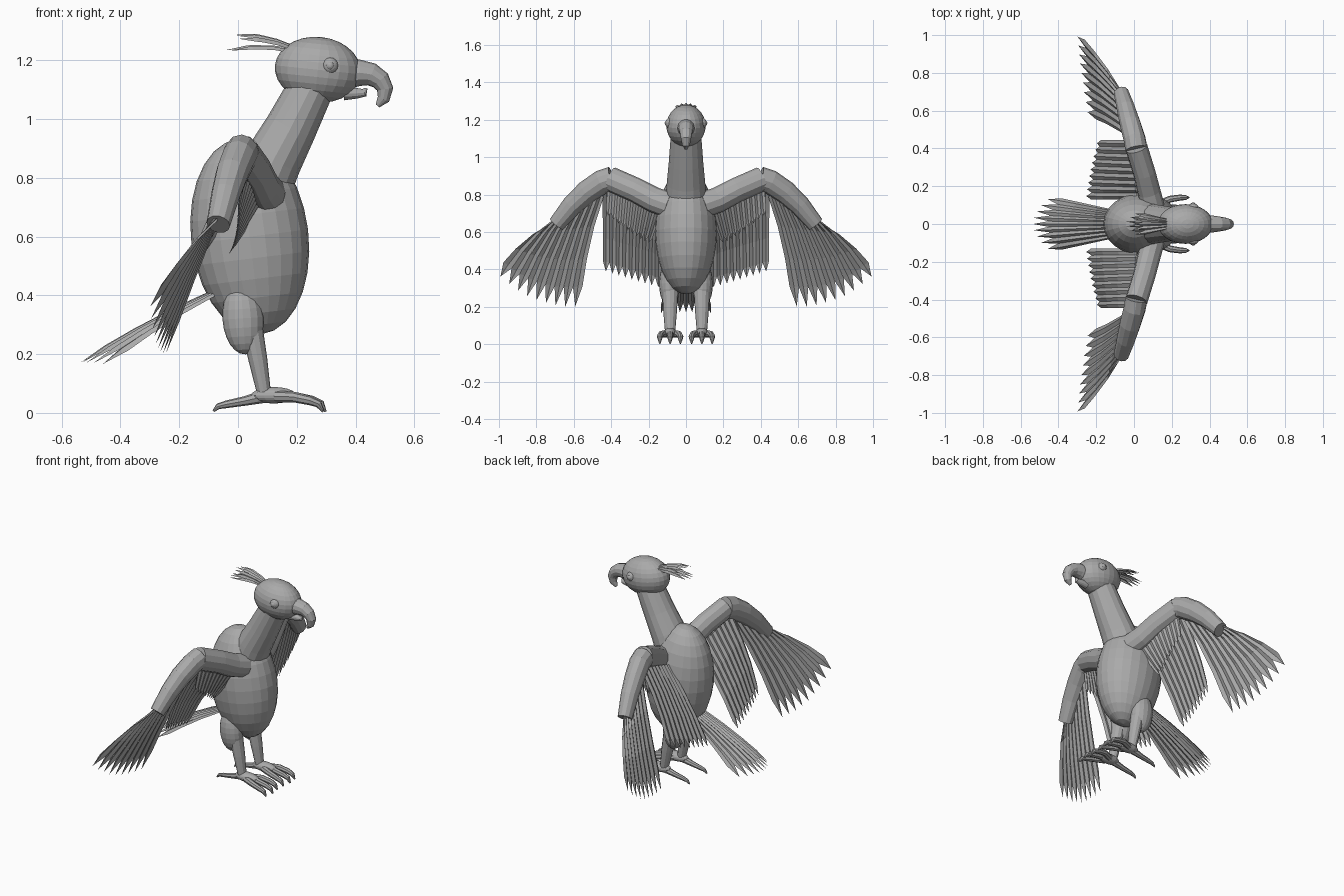
import bpy, bmesh, math
from mathutils import Vector, Matrix

if "Cube" in bpy.data.objects:
    bpy.data.objects.remove(bpy.data.objects["Cube"])

grey = bpy.data.materials.new("plain_grey")
grey.diffuse_color = (0.4, 0.4, 0.4, 1)
grey.use_nodes = True
grey.node_tree.nodes["Principled BSDF"].inputs["Base Color"].default_value = grey.diffuse_color


def finish(bm, name, mirror=False, closed=True):
    """Turn a bmesh into a flat-shaded object, optionally mirrored across y."""
    if closed:
        bmesh.ops.recalc_face_normals(bm, faces=bm.faces)
    me = bpy.data.meshes.new(name)
    bm.to_mesh(me)
    bm.free()
    me.materials.append(grey)
    ob = bpy.data.objects.new(name, me)
    bpy.context.collection.objects.link(ob)
    if mirror:
        mod = ob.modifiers.new("mirror", 'MIRROR')
        mod.use_axis = (False, True, False)
        mod.use_mirror_merge = False
    return ob


def ball(name, centre, radii, tilt=0, seg=24, rings=14, mirror=False, spin=0):
    """Ellipsoid, tilted about y; spin turns its poles towards y."""
    bm = bmesh.new()
    m = (Matrix.Translation(centre) @ Matrix.Rotation(math.radians(tilt), 4, 'Y')
         @ Matrix.Diagonal((*radii, 1)) @ Matrix.Rotation(math.radians(spin), 4, 'X'))
    bmesh.ops.create_uvsphere(bm, u_segments=seg, v_segments=rings, radius=1, matrix=m)
    return finish(bm, name, mirror)


def tube(name, path, ref=(0, 1, 0), sides=12, mirror=False, wide=1.0):
    """Capped tube through (x, y, z, radius) points; wide scales it along ref."""
    bm = bmesh.new()
    pts = [Vector(p[:3]) for p in path]
    loops = []
    for i, p in enumerate(pts):
        t = (pts[min(i + 1, len(pts) - 1)] - pts[max(i - 1, 0)]).normalized()
        r = Vector(ref)
        u = (r - t * r.dot(t)).normalized()
        v = t.cross(u)
        rad = path[i][3]
        loops.append([bm.verts.new(p + u * math.cos(a) * rad * wide + v * math.sin(a) * rad)
                      for a in (2 * math.pi * k / sides for k in range(sides))])
    for a, b in zip(loops, loops[1:]):
        for k in range(sides):
            n = (k + 1) % sides
            bm.faces.new((a[k], a[n], b[n], b[k]))
    bm.faces.new(loops[0])
    bm.faces.new(loops[-1])
    return finish(bm, name, mirror)


def through(a, m, b, u):
    """Quadratic curve that meets a, m, b at u = 0, 0.5, 1."""
    a, m, b = Vector(a), Vector(m), Vector(b)
    return a * (2 * (u - .5) * (u - 1)) + m * (4 * u * (1 - u)) + b * (2 * u * (u - .5))


def feathers(name, roots, tips, count, bulge=(0, 0, 0), valley=.84, ridge=.006, mirror=False):
    """Fan of pointed blades, each with a raised centre vein."""
    bm = bmesh.new()
    bulge = Vector(bulge)

    def at(u, t):
        return through(*roots, u).lerp(through(*tips, u), t) + bulge * 4 * t * (1 - t)

    h = .5 / count
    for i in range(count):
        u = (i + .5) / count
        rows = []
        for t in (0, .3, .6, valley):
            left, mid, right = at(u - h, t), at(u, t), at(u + h, t)
            n = (right - left).cross(at(u, t + .05) - mid).normalized()
            rows.append([bm.verts.new(p) for p in
                         (left - n * ridge * .5, mid + n * ridge, right - n * ridge * .5)])
        for a, b in zip(rows, rows[1:]):
            for k in (0, 1):
                bm.faces.new((a[k], a[k + 1], b[k + 1], b[k]))
        tip = bm.verts.new(at(u, 1))
        for k in (0, 1):
            bm.faces.new((rows[-1][k], rows[-1][k + 1], tip))
    return finish(bm, name, mirror, closed=False)


# Body, neck and head
ball("body", (.04, 0, .60), (.20, .165, .335), tilt=-7)
tube("neck", [(.075, 0, .76, .105), (.12, 0, .86, .098), (.18, 0, .97, .088),
              (.25, 0, 1.11, .078)], sides=16, wide=1.05)
ball("head", (.272, 0, 1.168), (.147, .105, .112), tilt=6)

# Eyes: a ball with a smaller pupil
ball("eye", (.313, .088, 1.182), (.028, .022, .028), seg=16, rings=10, spin=90, mirror=True)
ball("pupil", (.313, .104, 1.182), (.014, .010, .014), seg=12, rings=8, spin=90, mirror=True)

# Hooked beak
tube("upper_beak", [(.37, 0, 1.15, .048), (.415, 0, 1.158, .045), (.455, 0, 1.152, .039),
                    (.485, 0, 1.132, .034), (.501, 0, 1.102, .028),
                    (.495, 0, 1.068, .021), (.475, 0, 1.045, .008)])
tube("lower_beak", [(.36, 0, 1.088, .024), (.405, 0, 1.088, .018), (.43, 0, 1.09, .014),
                    (.437, 0, 1.105, .004)])

# Crest: two layers of blades on the back of the head
feathers("crest_upper", [(.19, -.025, 1.235), (.19, 0, 1.245), (.19, .025, 1.235)],
         [(.01, -.07, 1.265), (-.01, 0, 1.288), (.01, .07, 1.265)], 5,
         bulge=(0, 0, .012), valley=.68)
feathers("crest_lower", [(.19, -.02, 1.225), (.19, 0, 1.235), (.19, .02, 1.225)],
         [(-.01, -.05, 1.232), (-.045, 0, 1.235), (-.01, .05, 1.232)], 4,
         bulge=(0, 0, .012), valley=.68)

# Wing arms
tube("upper_arm", [(.10, .09, .745, .070), (.08, .17, .772, .068), (.055, .27, .825, .066),
                   (.013, .405, .884, .066)], ref=(1, 0, 0), mirror=True, wide=.9)
tube("forearm", [(.013, .395, .884, .066), (.003, .45, .868, .065), (-.02, .53, .815, .062),
                 (-.042, .61, .742, .055), (-.067, .692, .642, .045)],
     ref=(1, 0, 0), mirror=True, wide=.9)

# Wing feathers
feathers("primary_feathers",
         [(-.01, .44, .79), (-.03, .585, .745), (-.07, .715, .655)],
         [(-.24, .565, .205), (-.28, .80, .235), (-.30, 1.015, .385)], 9,
         bulge=(0, .015, .02), mirror=True)
feathers("secondary_feathers",
         [(.02, .13, .73), (.0, .28, .79), (-.01, .445, .83)],
         [(-.255, .13, .30), (-.23, .29, .345), (-.19, .445, .395)], 9,
         bulge=(-.02, 0, .0), valley=.88, mirror=True)
feathers("covert_feathers",
         [(.085, .13, .71), (.055, .28, .77), (.02, .42, .83)],
         [(-.035, .19, .535), (-.01, .30, .60), (.0, .43, .70)], 10,
         valley=.82, ridge=.004, mirror=True)

# Tail fan
feathers("tail_feathers", [(-.08, -.07, .40), (-.08, 0, .415), (-.08, .07, .40)],
         [(-.44, -.15, .165), (-.535, 0, .172), (-.44, .15, .165)], 9,
         bulge=(0, 0, .012), valley=.82)

# Legs
ball("thigh", (.017, .088, .322), (.070, .056, .123), tilt=-4, seg=16, rings=12, mirror=True)
tube("shin", [(.045, .085, .30, .038), (.068, .085, .18, .032), (.088, .085, .07, .024)],
     mirror=True, wide=1.15)
ball("foot", (.122, .085, .06), (.078, .035, .028), seg=14, rings=10, mirror=True)

# Toes with curved claws
for label, spread in (("inner", -.055), ("middle", 0), ("outer", .055)):
    reach = 0 if spread else .008
    tube(label + "_toe",
         [(.13, .085 + spread * .35, .056, .020), (.19, .085 + spread * .85, .054, .018),
          (.245 + reach, .085 + spread, .042, .016), (.275 + reach, .085 + spread, .030, .013),
          (.290 + reach, .085 + spread, .004, .004)], sides=8, mirror=True)
tube("back_toe", [(.09, .085, .056, .022), (.02, .085, .040, .016), (-.04, .085, .029, .013),
                  (-.068, .085, .022, .010), (-.084, .085, .006, .004)], sides=8, mirror=True)
